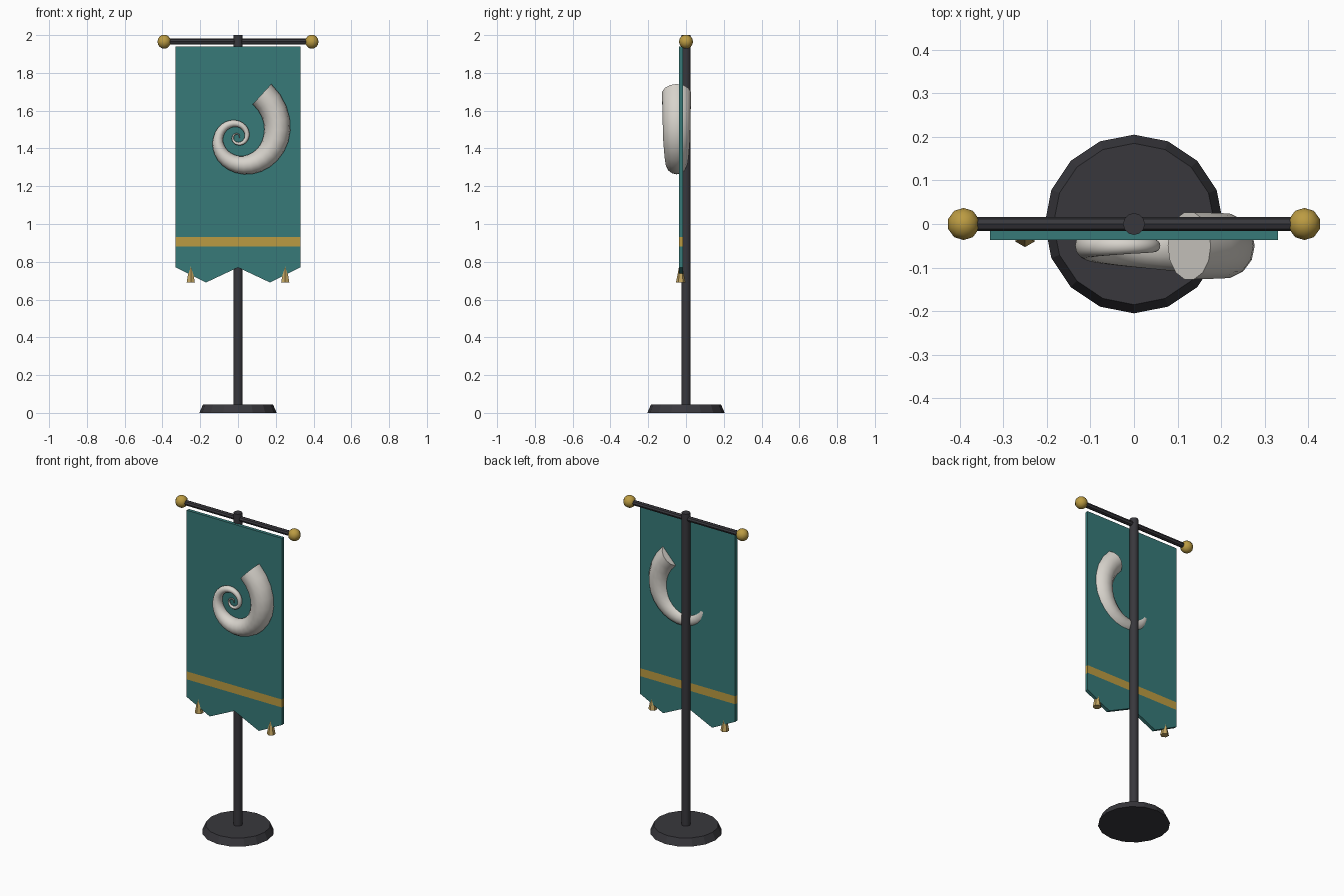
import bpy, bmesh, math
from mathutils import Vector

if "Cube" in bpy.data.objects:
    bpy.data.objects.remove(bpy.data.objects["Cube"])


def material(name, rgb):
    m = bpy.data.materials.new(name)
    m.diffuse_color = (*rgb, 1)
    m.use_nodes = True
    m.node_tree.nodes["Principled BSDF"].inputs["Base Color"].default_value = m.diffuse_color
    return m


DARK = material("dark_iron", (0.04, 0.039, 0.046))
TEAL = material("teal_cloth", (0.038, 0.195, 0.19))
GOLD = material("gold", (0.5, 0.33, 0.055))
TAN = material("tassel_thread", (0.55, 0.38, 0.12))
BONE = material("ivory_horn", (0.68, 0.65, 0.6))


def finish(name, bm, mats, smooth=False):
    bmesh.ops.recalc_face_normals(bm, faces=bm.faces)
    me = bpy.data.meshes.new(name)
    bm.to_mesh(me)
    bm.free()
    ob = bpy.data.objects.new(name, me)
    bpy.context.collection.objects.link(ob)
    for m in mats:
        me.materials.append(m)
    if smooth:
        bpy.ops.object.select_all(action='DESELECT')
        ob.select_set(True)
        bpy.context.view_layer.objects.active = ob
        bpy.ops.object.shade_smooth_by_angle(angle=math.radians(40))
    return ob


def cone(name, loc, r1, r2, h, sides, mat, rot=(0, 0, 0), smooth=False):
    bm = bmesh.new()
    bmesh.ops.create_cone(bm, cap_ends=True, segments=sides, radius1=r1, radius2=r2, depth=h)
    ob = finish(name, bm, [mat], smooth)
    ob.location, ob.rotation_euler = loc, rot
    return ob


# Stand and crossbar
cone("base", (0, 0, 0.0225), 0.205, 0.185, 0.045, 16, DARK)
cone("pole", (0, 0, 1.02), 0.025, 0.025, 1.96, 12, DARK, smooth=True)
cone("crossbar", (0, 0, 1.965), 0.016, 0.016, 0.74, 8, DARK, (0, math.pi / 2, 0), True)

# Finial balls and tassels on both sides
for side, s in (("left", -1), ("right", 1)):
    bm = bmesh.new()
    bmesh.ops.create_uvsphere(bm, u_segments=10, v_segments=8, radius=0.037)
    ob = finish("finial_" + side, bm, [GOLD], True)
    ob.location = (s * 0.391, 0, 1.965)
    cone("tassel_" + side, (s * 0.25, -0.028, 0.74), 0.025, 0.006, 0.10, 6, TAN)

# Banner cloth with two pointed tails, cut for the gold stripe
outline = [(-0.33, 1.94), (-0.33, 0.77), (-0.17, 0.69), (0, 0.77),
           (0.17, 0.69), (0.33, 0.77), (0.33, 1.94)]
bm = bmesh.new()
face = bm.faces.new([bm.verts.new((x, -0.037, z)) for x, z in outline])
ext = bmesh.ops.extrude_face_region(bm, geom=[face], use_keep_orig=True)
for v in ext["geom"]:
    if isinstance(v, bmesh.types.BMVert):
        v.co.y = -0.016
for z in (0.88, 0.93):
    bmesh.ops.bisect_plane(bm, geom=bm.verts[:] + bm.edges[:] + bm.faces[:],
                           plane_co=(0, 0, z), plane_no=(0, 0, 1))
for f in bm.faces:
    f.material_index = int(0.88 < f.calc_center_median().z < 0.93)
finish("banner_cloth", bm, [TEAL, GOLD])

# Spiral horn: logarithmic spiral swept with a tapering round section
KEYS = [(-0.67, 0.073), (0, 0.068), (1, 0.046), (2, 0.025), (3, 0.017),
        (4, 0.012), (5, 0.008), (6, 0.005), (8.3, 0.002)]


def tube_radius(q):
    for (a, ra), (b, rb) in zip(KEYS, KEYS[1:]):
        if q <= b:
            return ra + (rb - ra) * (q - a) / (b - a)
    return KEYS[-1][1]


def centre(q):
    r, a = 0.206 * 0.7 ** q, -q * math.pi / 2
    return Vector((-0.003 + r * math.cos(a), -0.05, 1.46 + r * math.sin(a)))


bm = bmesh.new()
rings, STEPS, SIDES = [], 64, 14
for i in range(STEPS + 1):
    q = -0.67 + 8.9 * i / STEPS
    c, r = centre(q), tube_radius(q)
    t = (centre(q + 0.01) - centre(q - 0.01)).normalized()
    n, up = Vector((-t.z, 0, t.x)), Vector((0, 1, 0))
    rings.append([bm.verts.new(c + r * (n * math.cos(w) + up * 1.08 * math.sin(w)))
                  for w in (2 * math.pi * k / SIDES for k in range(SIDES))])
for a, b in zip(rings, rings[1:]):
    for k in range(SIDES):
        j = (k + 1) % SIDES
        bm.faces.new((a[k], a[j], b[j], b[k]))
bm.faces.new(rings[0])
bm.faces.new(rings[-1])
finish("spiral_horn", bm, [BONE], True)
